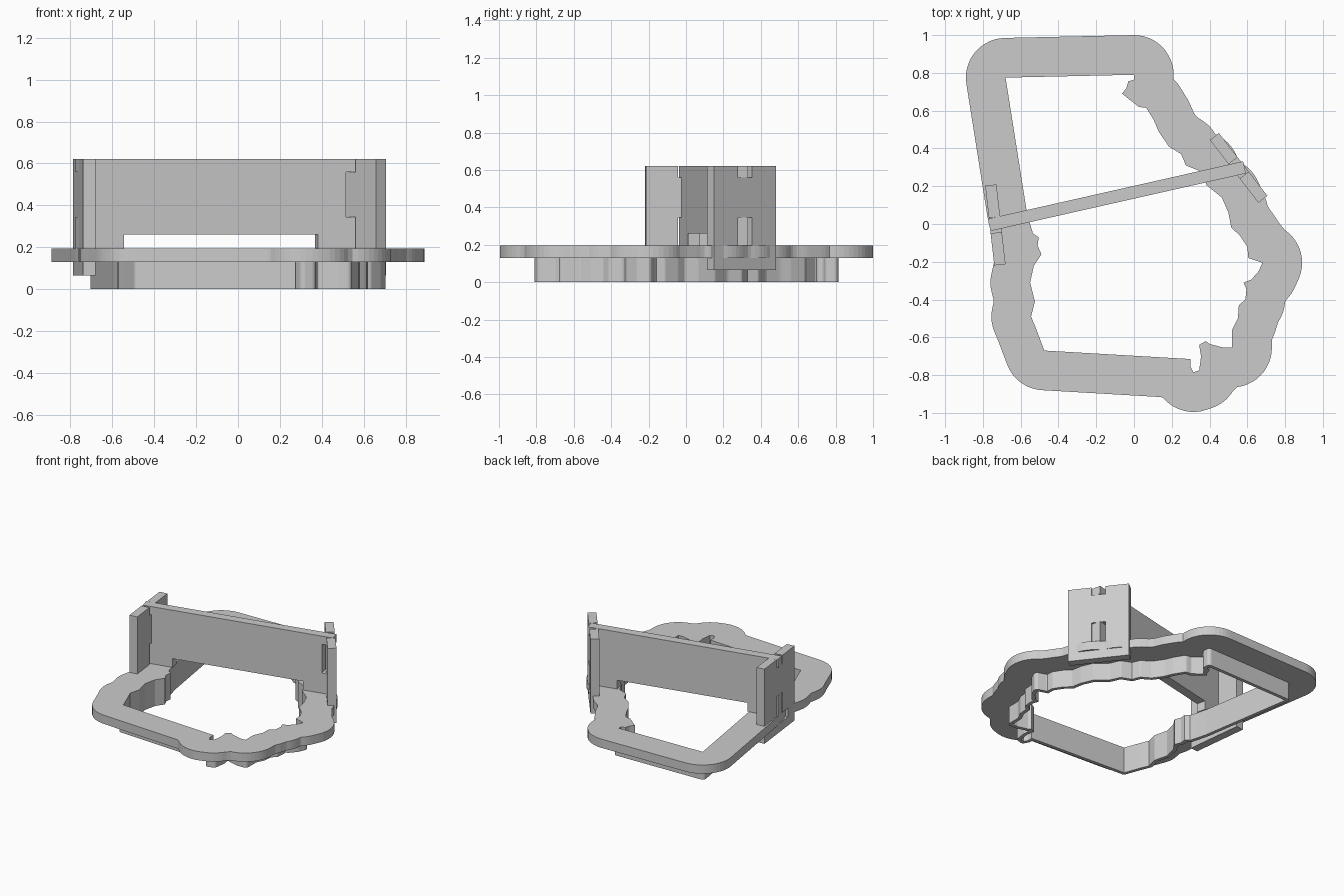
import bpy, bmesh
from math import atan2, cos, sin, radians, ceil, pi
from mathutils import Vector, Matrix
from mathutils.geometry import intersect_point_line

if "Cube" in bpy.data.objects:
    bpy.data.objects.remove(bpy.data.objects["Cube"])

# Inner contour, clockwise from the upper left corner
INNER = [Vector(p) for p in [
    (-.68, .775), (0, .79), (0, .765), (-.03, .755), (-.04, .72), (-.063, .69),
    (.025, .62), (.065, .615), (.105, .55), (.13, .49), (.185, .41), (.25, .37),
    (.275, .31), (.35, .28), (.385, .205), (.465, .14), (.50, .06), (.515, -.02),
    (.56, -.06), (.60, -.12), (.605, -.18), (.68, -.205), (.66, -.25), (.62, -.295),
    (.58, -.31), (.595, -.345), (.59, -.40), (.555, -.43), (.55, -.50), (.52, -.56),
    (.52, -.655), (.475, -.655), (.40, -.635), (.38, -.62), (.345, -.64), (.355, -.70),
    (.345, -.775), (.315, -.785), (.30, -.755), (.30, -.715), (-.475, -.67),
    (-.52, -.55), (-.545, -.49), (-.525, -.41), (-.55, -.31), (-.53, -.22),
    (-.49, -.16), (-.51, -.115), (-.505, -.07), (-.535, -.05), (-.55, 0), (-.57, .08)]]


def edges_of(loop):
    return list(zip(loop, loop[1:] + loop[:1]))


def distance(p, loop):
    best = 9
    for a, b in edges_of(loop):
        d = b - a
        t = max(0, min(1, (p - a).dot(d) / d.length_squared))
        best = min(best, (p - a - d * t).length)
    return best


def offset(loop, r):
    """Rounded outward offset: sample edges and corner arcs, keep the true outline."""
    pts, edges = [], edges_of(loop)
    for i, (a, b) in enumerate(edges):
        d = (b - a).normalized()
        n = Vector((-d.y, d.x)) * r
        steps = max(1, ceil((b - a).length / .012))
        pts += [a.lerp(b, k / steps) + n for k in range(steps + 1)]
        c = edges[(i + 1) % len(edges)][1]
        e = (c - b).normalized()
        turn = atan2(d.x * e.y - d.y * e.x, d.dot(e))
        if turn < 0:
            start = atan2(n.y, n.x)
            k = max(2, ceil(-turn / radians(8)))
            pts += [b + Vector((cos(start + turn * j / k), sin(start + turn * j / k))) * r
                    for j in range(1, k)]
    out = []
    for p in pts:
        if distance(p, loop) > r - 1e-4 and (not out or (p - out[-1]).length > 1e-3):
            out.append(p)
    if (out[0] - out[-1]).length < 1e-3:
        out.pop()
    return out


def prism(name, loops, z0, z1, matrix=Matrix()):
    """Fill one outline with optional holes and extrude it."""
    bm = bmesh.new()
    for loop in loops:
        vs = [bm.verts.new((p[0], p[1], z0)) for p in loop]
        for a, b in edges_of(vs):
            bm.edges.new((a, b))
    bmesh.ops.triangle_fill(bm, use_beauty=True, use_dissolve=False, edges=bm.edges[:])
    ext = bmesh.ops.extrude_face_region(bm, geom=bm.faces[:], use_keep_orig=True)
    bmesh.ops.translate(bm, vec=(0, 0, z1 - z0),
                        verts=[g for g in ext["geom"] if isinstance(g, bmesh.types.BMVert)])
    bmesh.ops.recalc_face_normals(bm, faces=bm.faces[:])
    bm.transform(matrix)
    me = bpy.data.meshes.new(name)
    bm.to_mesh(me)
    bm.free()
    ob = bpy.data.objects.new(name, me)
    bpy.context.collection.objects.link(ob)
    return ob


def upright(x, y, angle):
    return (Matrix.Translation((x, y, 0)) @ Matrix.Rotation(angle, 4, 'Z')
            @ Matrix.Rotation(pi / 2, 4, 'X'))


# Flange and thin cutting wall
prism("flange", [offset(INNER, .21), INNER], .13, .195)
prism("cutting_wall", [offset(INNER, .025), INNER], 0, .135)

# Slotted end plates
def end_plate(name, x, y, angle, length, slot):
    h, s = length / 2, slot / 2
    outline = [(-h, .065), (h, .065), (h, .62), (s, .62), (s, .56),
               (-s, .56), (-s, .62), (-h, .62)]
    tee = [(-.12, .13), (.12, .13), (.12, .195), (s, .195), (s, .345),
           (-s, .345), (-s, .195), (-.12, .195)]
    prism(name, [outline, tee], -.03, .03, upright(x, y, angle))


end_plate("left_end_plate", -.734, -.005, radians(-83.5), .425, .082)
end_plate("right_end_plate", .554, .297, radians(-52.3), .42, .096)

# Handle board with tabs at both ends and a raised underside
L = 1.386
handle = [(0, .195), (.22, .195), (.22, .26), (1.17, .26), (1.17, .195), (L, .195),
          (L, .345), (L - .08, .345), (L - .08, .56), (L, .56), (L, .62),
          (0, .62), (0, .56), (.065, .56), (.065, .345), (0, .345)]
prism("handle_board", [handle], -.033, .033, upright(-.767, -.005, atan2(.305, 1.352)))
